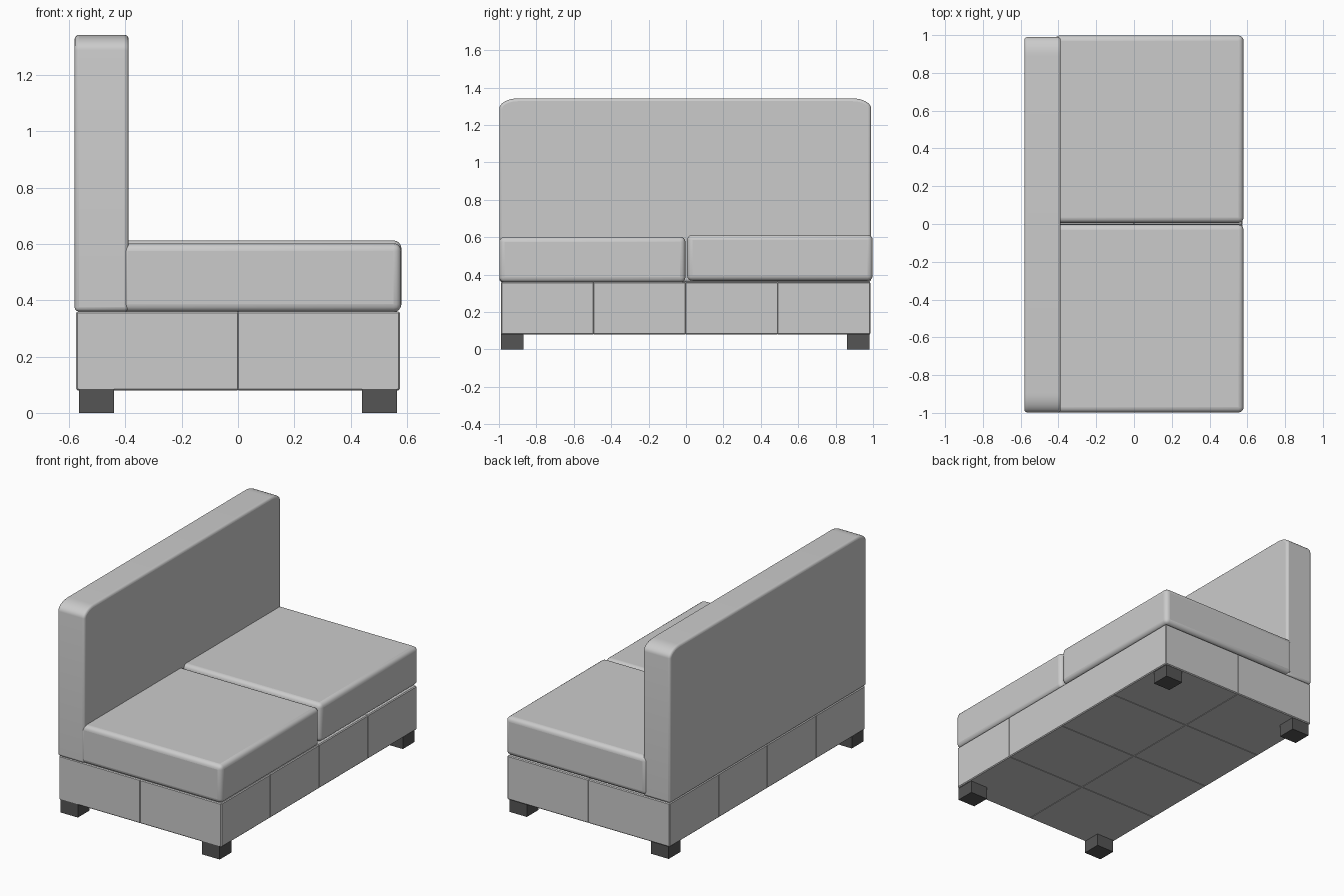
import bpy, bmesh, math
from mathutils import Vector

if "Cube" in bpy.data.objects:
    bpy.data.objects.remove(bpy.data.objects["Cube"])


def finish(name, bm, bevel=0.0, segments=4):
    bmesh.ops.recalc_face_normals(bm, faces=bm.faces)
    mesh = bpy.data.meshes.new(name)
    bm.to_mesh(mesh)
    bm.free()
    ob = bpy.data.objects.new(name, mesh)
    bpy.context.collection.objects.link(ob)
    if bevel:
        mod = ob.modifiers.new("soft_edges", 'BEVEL')
        mod.width, mod.segments = bevel, segments
        mod.limit_method = 'ANGLE'
        mod.angle_limit = math.radians(40)
    bpy.ops.object.select_all(action='DESELECT')
    ob.select_set(True)
    bpy.context.view_layer.objects.active = ob
    bpy.ops.object.shade_smooth_by_angle(angle=math.radians(35))
    return ob


def box_mesh(lo, hi):
    bm = bmesh.new()
    bmesh.ops.create_cube(bm, size=1)
    for v in bm.verts:
        v.co = Vector([a + (c + 0.5) * (b - a) for a, b, c in zip(lo, hi, v.co)])
    return bm


# Upholstered base, split into padded panels with narrow seams
base = box_mesh((-0.572, -0.987, 0.083), (0.572, 0.984, 0.357))
for point, normal in [((0, 0, 0), (1, 0, 0)), ((0, -0.495, 0), (0, 1, 0)),
                      ((0, -0.002, 0), (0, 1, 0)), ((0, 0.491, 0), (0, 1, 0))]:
    bmesh.ops.bisect_plane(base, geom=base.verts[:] + base.edges[:] + base.faces[:],
                           plane_co=point, plane_no=normal)
bmesh.ops.inset_individual(base, faces=base.faces[:], thickness=0.003, depth=0.003)
finish("base", base)

# Two seat cushions, the right one sitting very slightly higher
for name, y0, y1, z0, z1 in [("left_seat_cushion", -0.998, -0.003, 0.358, 0.602),
                             ("right_seat_cushion", 0.006, 0.998, 0.367, 0.612)]:
    finish(name, box_mesh((-0.42, y0, z0), (0.58, y1, z1)), bevel=0.028)

# Backrest: side-to-side profile with elliptical top corners, extruded in depth
y0, y1, z0, z1, rx, rz = -0.998, 0.99, 0.36, 1.342, 0.1, 0.055
profile = [(y0, z0), (y1, z0)]
for cy, start in [(y1 - rx, 0), (y0 + rx, 90)]:
    for i in range(9):
        a = math.radians(start + i * 90 / 8)
        profile.append((cy + rx * math.cos(a), z1 - rz + rz * math.sin(a)))
back = bmesh.new()
face = back.faces.new([back.verts.new((-0.58, y, z)) for y, z in profile])
ext = bmesh.ops.extrude_face_region(back, geom=[face])
bmesh.ops.translate(back, vec=(0.192, 0, 0),
                    verts=[g for g in ext["geom"] if isinstance(g, bmesh.types.BMVert)])
finish("backrest", back, bevel=0.015, segments=3)

# Four square feet
dark = bpy.data.materials.new("dark_foot")
dark.diffuse_color = (0.09, 0.09, 0.09, 1)
dark.use_nodes = True
dark.node_tree.nodes["Principled BSDF"].inputs["Base Color"].default_value = dark.diffuse_color
for side, x in (("back", -0.502), ("front", 0.502)):
    for end, y in (("left", -0.93), ("right", 0.92)):
        foot = finish(f"{side}_{end}_foot",
                      box_mesh((x - 0.062, y - 0.06, 0), (x + 0.062, y + 0.06, 0.09)))
        foot.data.materials.append(dark)
